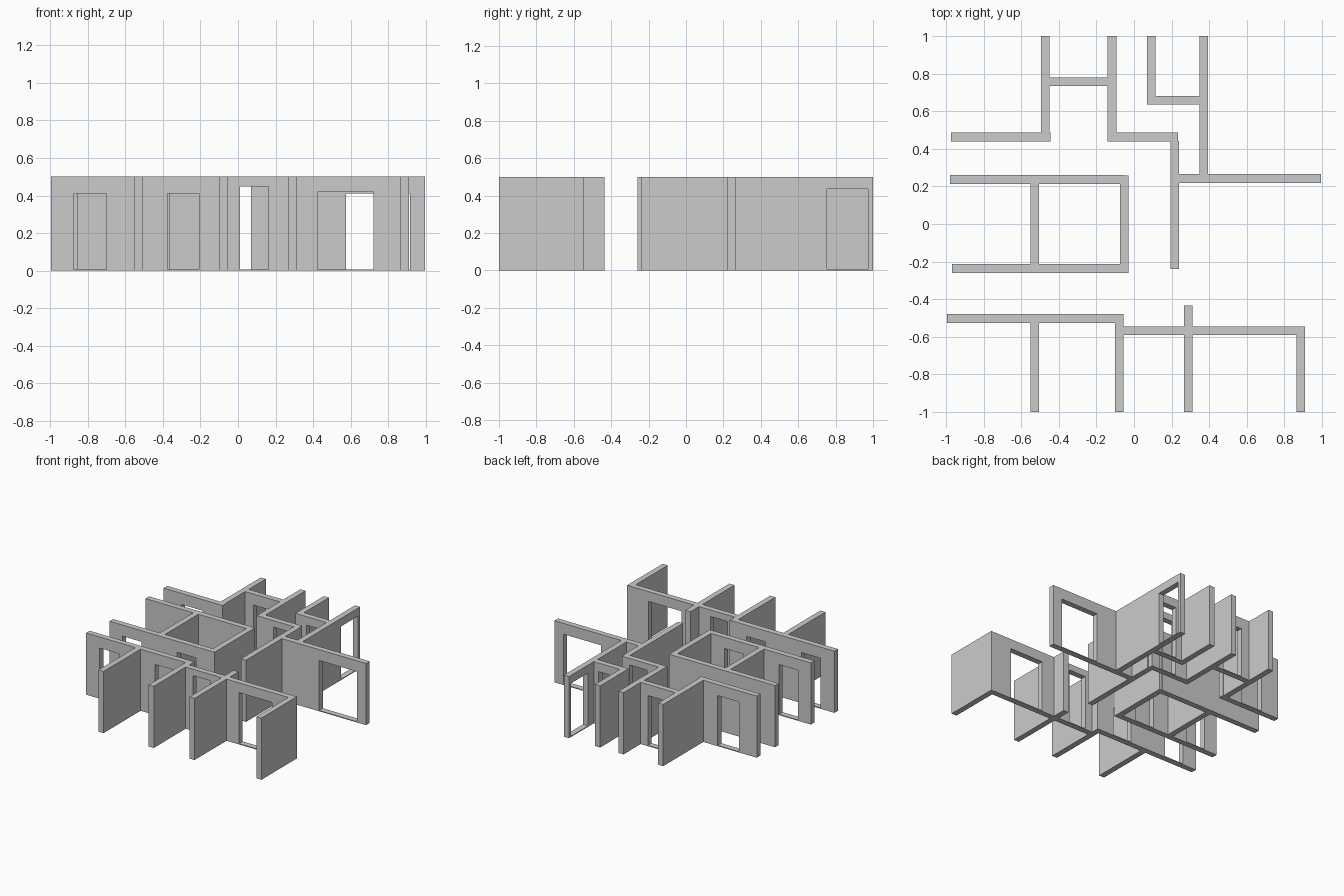
import bpy, bmesh

if "Cube" in bpy.data.objects:
    bpy.data.objects.remove(bpy.data.objects["Cube"])

H = 0.5       # wall height
T = 0.046     # wall thickness
SILL = 0.007  # thin strip under each doorway


def wall(name, axis, a, b, c, doors=()):
    """Wall along axis from a to b, centred at c; doors are (start, end, top)."""
    # elevation outline grid: column cuts at door edges, rows at sill/door top
    bm = bmesh.new()

    def prism(s, e, z0, z1):
        if axis == 'x':
            lo, hi = (s, c - T / 2, z0), (e, c + T / 2, z1)
        else:
            lo, hi = (c - T / 2, s, z0), (c + T / 2, e, z1)
        geo = bmesh.ops.create_cube(bm, size=1)
        for v in geo['verts']:
            v.co = [lo[i] if v.co[i] < 0 else hi[i] for i in range(3)]

    pos = a
    for s, e, top in doors:
        prism(pos, s, 0, H)      # solid part before the doorway
        prism(s, e, top, H)      # lintel
        prism(s, e, 0, SILL)     # sill
        pos = e
    prism(pos, b, 0, H)

    # weld pieces and drop the internal faces between them
    bmesh.ops.recalc_face_normals(bm, faces=bm.faces)
    mesh = bpy.data.meshes.new(name)
    bm.to_mesh(mesh)
    bm.free()
    bpy.context.collection.objects.link(bpy.data.objects.new(name, mesh))


# walls running left to right
wall("back_left_room_wall", 'x', -0.98, -0.45, 0.463, [(-0.82, -0.63, 0.41)])
wall("back_closet_wall", 'x', -0.455, -0.14, 0.757, [(-0.38, -0.21, 0.41)])
wall("hall_back_wall", 'x', -0.145, 0.23, 0.463, [(0.005, 0.16, 0.447)])
wall("back_bath_wall", 'x', 0.065, 0.35, 0.659, [(0.165, 0.30, 0.43)])
wall("right_room_wall", 'x', 0.225, 0.99, 0.242, [(0.57, 0.91, 0.412)])
wall("middle_room_back_wall", 'x', -0.985, -0.06, 0.237)
wall("middle_room_front_wall", 'x', -0.975, -0.06, -0.237,
     [(-0.86, -0.69, 0.41), (-0.37, -0.20, 0.41)])
wall("front_left_rooms_wall", 'x', -1.0, -0.08, -0.503,
     [(-0.877, -0.705, 0.41), (-0.38, -0.213, 0.41)])
wall("front_hall_wall", 'x', -0.062, 0.265, -0.568, [(0.005, 0.157, 0.447)])
wall("front_right_room_wall", 'x', 0.30, 0.865, -0.568, [(0.418, 0.715, 0.42)])

# walls running front to back
wall("back_partition_left", 'y', 0.485, 1.0, -0.478)
wall("back_partition_middle", 'y', 0.485, 1.0, -0.122)
wall("back_partition_right", 'y', 0.68, 1.0, 0.087)
wall("back_right_side_wall", 'y', 0.262, 1.0, 0.367, [(0.754, 0.973, 0.435)])
wall("hall_side_wall_back", 'y', 0.26, 0.443, 0.212)
wall("hall_side_wall", 'y', -0.24, 0.26, 0.212)
wall("middle_room_end_wall", 'y', -0.26, 0.257, -0.057)
wall("middle_room_divider", 'y', -0.217, 0.255, -0.533)
wall("front_partition_left", 'y', -1.0, -0.523, -0.533)
wall("front_partition_middle", 'y', -1.0, -0.48, -0.083)
wall("front_partition_right", 'y', -1.0, -0.435, 0.283)
wall("front_right_end_wall", 'y', -1.0, -0.546, 0.882)

# centre left to right
for o in bpy.context.collection.objects:
    o.location.x += 0.005
